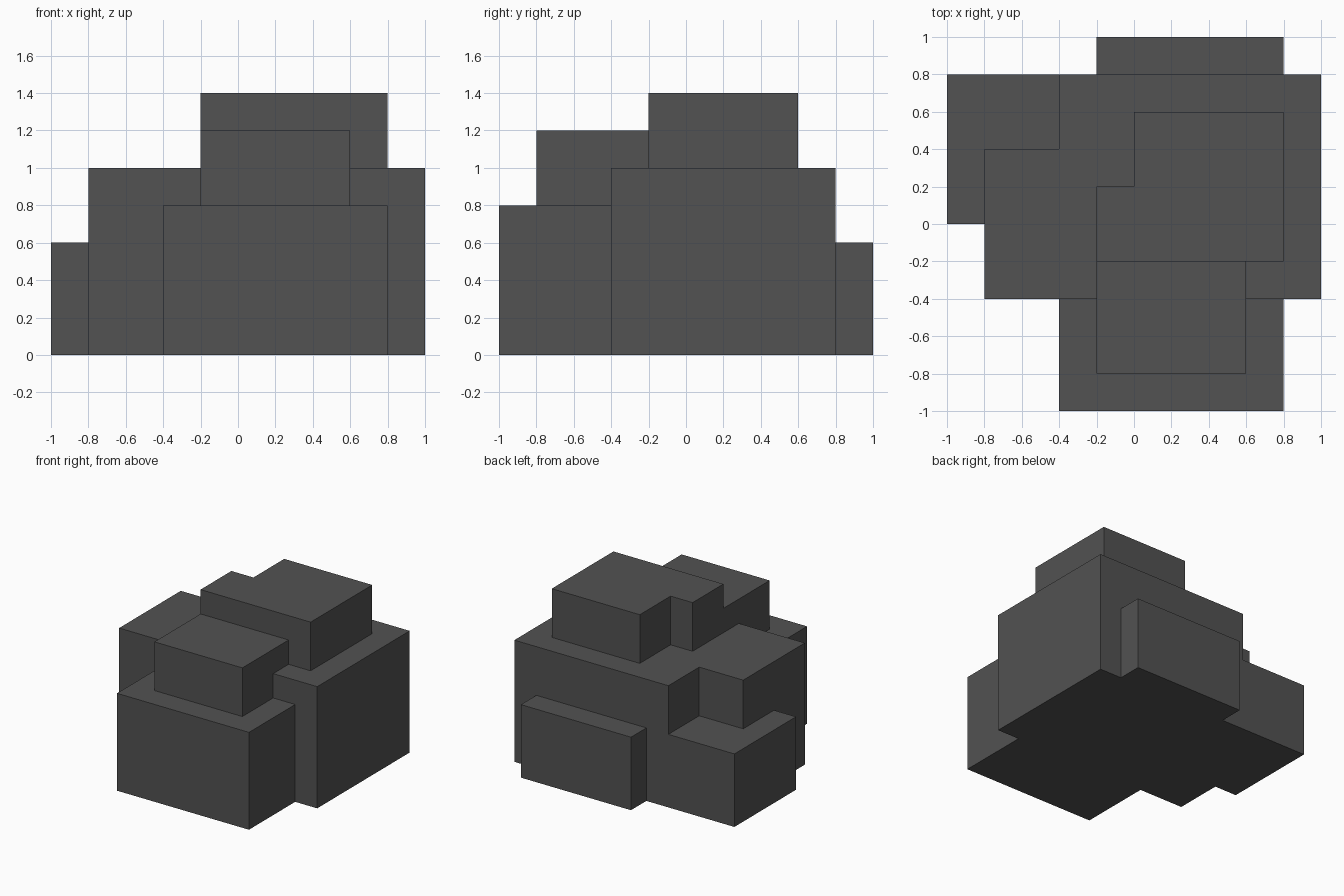
import bpy
import bmesh

cube = bpy.data.objects.get("Cube")
if cube:
    bpy.data.objects.remove(cube, do_unlink=True)

# Single flat material
grey = bpy.data.materials.new("dark_grey")
grey.use_nodes = True
colour = (0.085, 0.085, 0.085, 1.0)
grey.diffuse_color = colour
grey.node_tree.nodes["Principled BSDF"].inputs["Base Color"].default_value = colour


def block(name, outline, z0, z1):
    """Extrude a counter-clockwise footprint from z0 up to z1."""
    bm = bmesh.new()
    base = bm.faces.new([bm.verts.new((x, y, z0)) for x, y in outline])
    top = bmesh.ops.extrude_face_region(bm, geom=[base], use_keep_orig=True)["geom"]
    verts = [g for g in top if isinstance(g, bmesh.types.BMVert)]
    bmesh.ops.translate(bm, verts=verts, vec=(0, 0, z1 - z0))
    bmesh.ops.recalc_face_normals(bm, faces=bm.faces)
    mesh = bpy.data.meshes.new(name)
    bm.to_mesh(mesh)
    bm.free()
    mesh.materials.append(grey)
    obj = bpy.data.objects.new(name, mesh)
    bpy.context.collection.objects.link(obj)
    return obj


def rect(x0, x1, y0, y1):
    return [(x0, y0), (x1, y0), (x1, y1), (x0, y1)]


# Large central body with its back corner cut away
block("main_body", [(-0.8, -0.4), (1, -0.4), (1, 0.8), (-0.4, 0.8),
                    (-0.4, 0.4), (-0.8, 0.4)], 0, 1.0)

# Low corner step that wraps into the cut corner
block("corner_step", [(-1, 0), (-0.8, 0), (-0.8, 0.4), (-0.4, 0.4),
                      (-0.4, 0.8), (-1, 0.8)], 0, 0.6)

# Blocks standing in front of and behind the body
block("front_block", rect(-0.4, 0.8, -1, -0.4), 0, 0.8)
block("back_slab", rect(-0.2, 0.8, 0.8, 1), 0, 0.6)

# Upper front block, resting on the front block and the body
block("upper_front_overhang", rect(-0.2, 0.6, -0.8, -0.4), 0.8, 1.2)
block("upper_front_rear", rect(-0.2, 0.6, -0.4, -0.2), 1.0, 1.2)

# Notched top block
block("top_block", [(-0.2, -0.2), (0.8, -0.2), (0.8, 0.6), (0, 0.6),
                    (0, 0.2), (-0.2, 0.2)], 1.0, 1.4)
